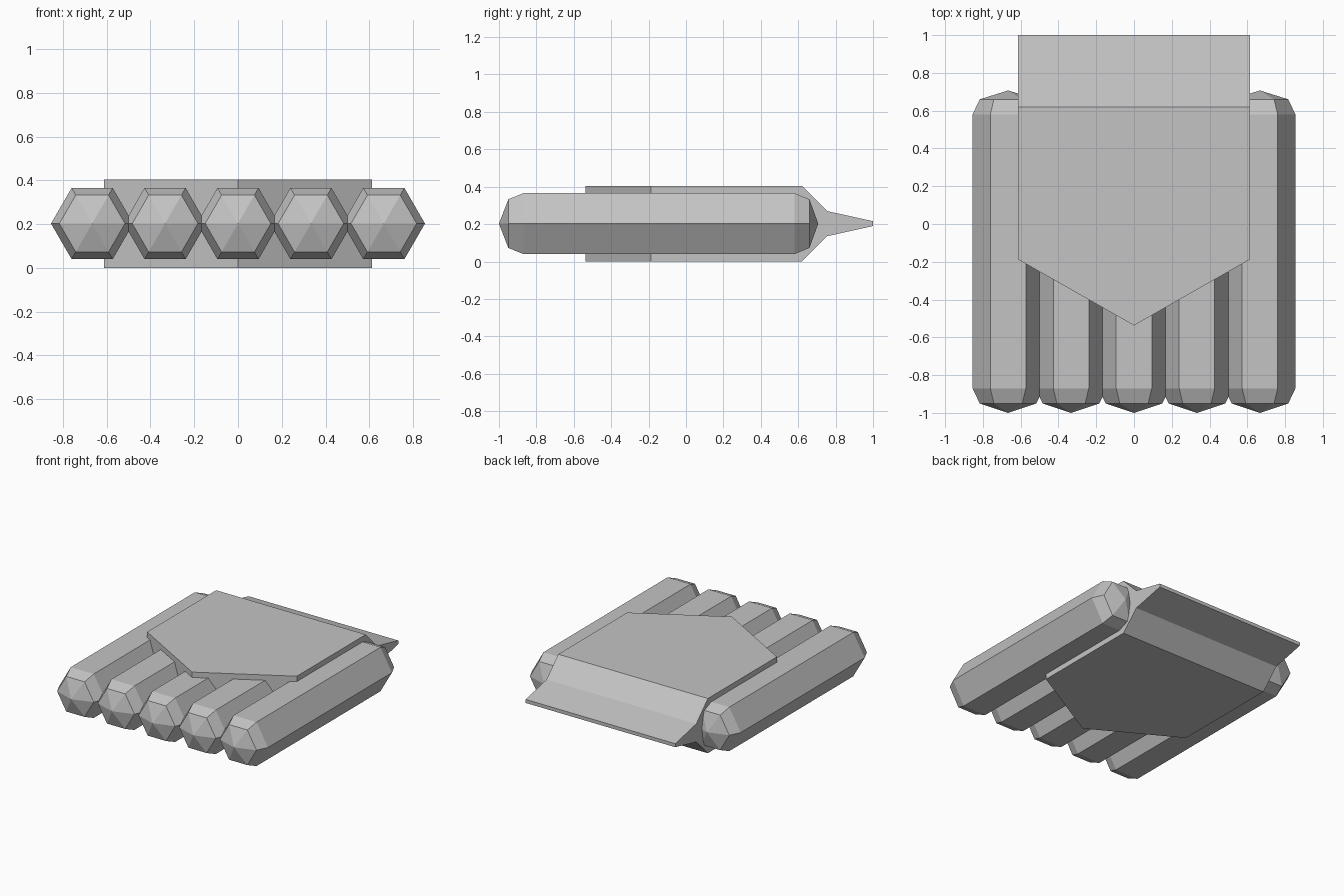
import bpy
import bmesh
from math import cos, sin, pi

cube = bpy.data.objects.get("Cube")
if cube:
    bpy.data.objects.remove(cube)

# Single grey material
grey = bpy.data.materials.new("plain grey")
grey.use_nodes = True
colour = (0.55, 0.55, 0.55, 1)
grey.diffuse_color = colour
grey.node_tree.nodes["Principled BSDF"].inputs["Base Color"].default_value = colour

MID = 0.2025  # height of the central plane


def finish(bm, name):
    """Clean the mesh and link it as a flat-shaded object."""
    bmesh.ops.recalc_face_normals(bm, faces=bm.faces)
    bmesh.ops.dissolve_limit(bm, angle_limit=0.001, verts=bm.verts, edges=bm.edges)
    mesh = bpy.data.meshes.new(name)
    bm.to_mesh(mesh)
    bm.free()
    mesh.materials.append(grey)
    obj = bpy.data.objects.new(name, mesh)
    bpy.context.collection.objects.link(obj)
    return obj


def bridge(bm, a, b):
    """Join two closed rings of equal length with quads."""
    n = len(a)
    for i in range(n):
        j = (i + 1) % n
        bm.faces.new((a[i], a[j], b[j], b[i]))


def hex_tube(name, x):
    """Hexagonal tube along y with bevelled, pointed ends."""
    bm = bmesh.new()
    rings = []
    for y, r in ((-0.95, 0.15), (-0.87, 0.188), (0.58, 0.188), (0.66, 0.15)):
        rings.append([bm.verts.new((x + r * cos(k * pi / 3), y, MID + r * sin(k * pi / 3)))
                      for k in range(6)])
    for a, b in zip(rings, rings[1:]):
        bridge(bm, a, b)
    for ring, y in ((rings[0], -1.0), (rings[-1], 0.707)):
        tip = bm.verts.new((x, y, MID))
        for i in range(6):
            bm.faces.new((ring[i], ring[(i + 1) % 6], tip))
    return finish(bm, name)


# Row of five tubes
for i, name in enumerate(("far_right", "right", "middle", "left", "far_left")):
    hex_tube(name + "_tube", (i - 2) / 3)


# Central body: pointed plate at the front, thin tapered blade at the back
def body_slice(bm, x, front):
    upper = [(front, MID), (0.62, MID), (0.755, 0.067), (1.0, 0.013)]
    outline = [(y, MID + h) for y, h in upper]
    outline += [(y, MID - h) for y, h in reversed(upper)]
    return [bm.verts.new((x, y, z)) for y, z in outline]


bm = bmesh.new()
slices = [body_slice(bm, x, y) for x, y in ((-0.613, -0.188), (0, -0.537), (0.613, -0.188))]
for a, b in zip(slices, slices[1:]):
    bridge(bm, a, b)
bm.faces.new(slices[0])
bm.faces.new(slices[-1])
finish(bm, "body_plate")
